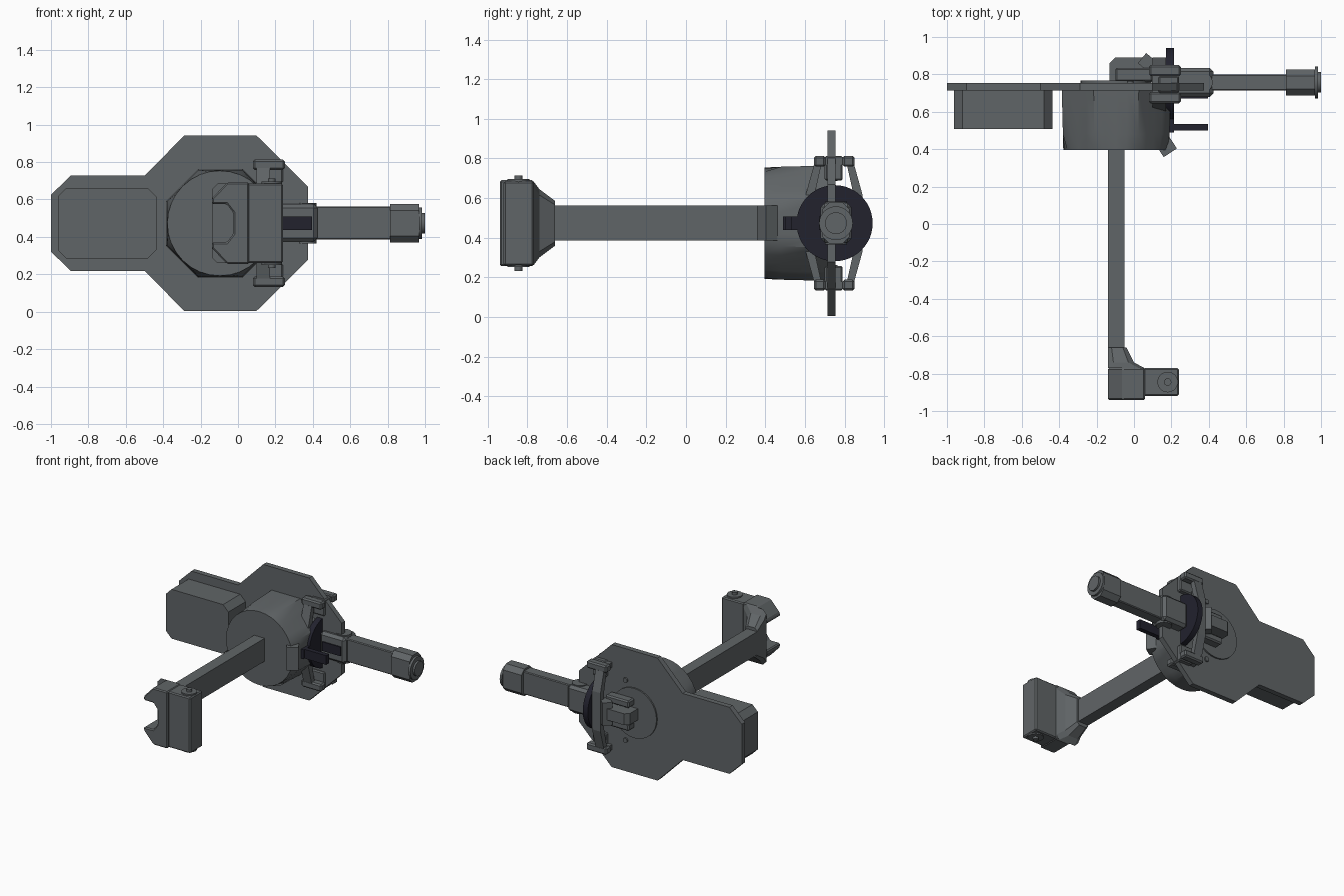
import bpy, bmesh, math
from mathutils import Vector, Matrix

cube = bpy.data.objects.get("Cube")
if cube:
    bpy.data.objects.remove(cube, do_unlink=True)


def material(name, rgb):
    m = bpy.data.materials.new(name)
    m.use_nodes = True
    m.diffuse_color = (*rgb, 1)
    m.node_tree.nodes["Principled BSDF"].inputs["Base Color"].default_value = (*rgb, 1)
    return m


GREY = material("slate grey", (0.118, 0.13, 0.136))
DARK = material("dark navy", (0.016, 0.016, 0.027))
AXES = {"x": lambda a, b, t: (t, a, b), "y": lambda a, b, t: (a, t, b), "z": lambda a, b, t: (a, b, t)}
MID = 0.473


def loft(name, rings, axis, mat=GREY, bevel=0, smooth=False):
    """Skin matching outlines, each given as (position along axis, 2D points)."""
    bm = bmesh.new()
    loops = [[bm.verts.new(AXES[axis](a, b, t)) for a, b in pts] for t, pts in rings]
    n = len(loops[0])
    for lo, hi in zip(loops, loops[1:]):
        for i in range(n):
            bm.faces.new((lo[i], lo[(i + 1) % n], hi[(i + 1) % n], hi[i]))
    bm.faces.new(loops[0])
    bm.faces.new(loops[-1])
    bmesh.ops.recalc_face_normals(bm, faces=bm.faces)
    mesh = bpy.data.meshes.new(name)
    bm.to_mesh(mesh)
    bm.free()
    mesh.materials.append(mat)
    ob = bpy.data.objects.new(name, mesh)
    bpy.context.collection.objects.link(ob)
    if bevel:
        mod = ob.modifiers.new("Bevel", "BEVEL")
        mod.width = bevel
        mod.segments = 1
    if smooth:
        bpy.ops.object.select_all(action="DESELECT")
        ob.select_set(True)
        bpy.context.view_layer.objects.active = ob
        bpy.ops.object.shade_smooth_by_angle(angle=math.radians(35))
    return ob


def prism(name, pts, axis, lo, hi, mat=GREY, bevel=0):
    return loft(name, [(lo, pts), (hi, pts)], axis, mat, bevel)


def rect(a0, a1, b0, b1, c=0):
    """Rectangle outline with optional cut corners."""
    if not c:
        return [(a0, b0), (a1, b0), (a1, b1), (a0, b1)]
    return [(a0 + c, b0), (a1 - c, b0), (a1, b0 + c), (a1, b1 - c),
            (a1 - c, b1), (a0 + c, b1), (a0, b1 - c), (a0, b0 + c)]


def box(name, x, y, z, mat=GREY, bevel=0):
    return prism(name, rect(*x, *y), "z", *z, mat, bevel)


def circle(a, b, r, n=32):
    return [(a + r * math.cos(math.tau * i / n), b + r * math.sin(math.tau * i / n)) for i in range(n)]


def disc(name, a, b, r, axis, lo, hi, mat=GREY, n=32):
    return loft(name, [(lo, circle(a, b, r, n)), (hi, circle(a, b, r, n))], axis, mat, 0, True)


def octagon(a, b, apothem, n=32):
    """Octagon sampled at the same angles as a circle of n points."""
    pts = []
    for i in range(n):
        t = math.tau * i / n
        off = (t + math.pi / 8) % (math.pi / 4) - math.pi / 8
        r = apothem / math.cos(off)
        pts.append((a + r * math.cos(t), b + r * math.sin(t)))
    return pts


def mirrored(pts):
    """Add the lower half of an outline, reflected about the middle height."""
    return pts + [(a, 2 * MID - b) for a, b in reversed(pts)]


# Back plate, side box and central drum
prism("back_plate", mirrored([(-1, 0.625), (-0.895, 0.727), (-0.5, 0.727), (-0.288, 0.941),
                              (0.1, 0.941), (0.375, 0.668)]), "y", 0.715, 0.755)
prism("side_box", rect(-0.963, -0.437, 0.285, 0.661, 0.045), "y", 0.508, 0.715)
loft("drum", [(0.395, circle(-0.097, MID, 0.281)), (0.48, octagon(-0.095, MID, 0.285)),
              (0.715, octagon(-0.095, MID, 0.291))], "y", smooth=True)

# Long front rod
box("front_rod", (-0.14, -0.052), (-0.72, 0.4), (0.386, 0.562))

# Notched end block with tapered neck
block = mirrored([(-0.025, 0.53), (-0.06, 0.575), (-0.14, 0.575), (-0.14, 0.605), (-0.06, 0.69), (0.06, 0.69)])
prism("end_block", block, "y", -0.94, -0.77, bevel=0.008)
loft("end_neck", [(-0.77, rect(-0.14, 0.055, 0.26, 0.685, 0.03)),
                  (-0.74, rect(-0.14, 0.0, 0.30, 0.645, 0.03)),
                  (-0.66, rect(-0.14, -0.04, 0.36, 0.585, 0.02))], "y")
box("end_side_box", (0.05, 0.24), (-0.92, -0.77), (0.26, 0.685), bevel=0.008)
for s, side in ((1, "top"), (-1, "bottom")):
    disc("end_screw_" + side, 0.18, -0.845, 0.055, "z", MID + s * 0.205, MID + s * 0.222)
    disc("end_pin_" + side, 0.18, -0.845, 0.02, "z", MID + s * 0.215, MID + s * 0.24, n=16)

# Bowed clamp frame around the side disc
bow = [(0.655, 0.80), (0.605, 0.62), (0.605, 0.326), (0.655, 0.146),
       (0.69, 0.146), (0.65, 0.326), (0.65, 0.62), (0.69, 0.80)]
prism("front_bow", bow, "x", 0.1, 0.17)
prism("back_bow", [(1.495 - y, z) for y, z in bow], "x", 0.1, 0.17)
for s, side in ((1, "top"), (-1, "bottom")):
    z = sorted((MID + s * 0.215, MID + s * 0.34))
    box("clamp_post_" + side, (0.13, 0.24), (0.70, 0.79), z, bevel=0.008)
    for y in (0.675, 0.82):
        box("clamp_cap_" + side, (0.08, 0.25), (y - 0.03, y + 0.03),
            sorted((MID + s * 0.285, MID + s * 0.34)), bevel=0.01)
    box("clamp_bridge_" + side, (0.095, 0.24), (0.66, 0.84), sorted((MID + s * 0.295, MID + s * 0.333)))

# Dark disc and lever
disc("side_disc", 0.75, MID, 0.192, "x", 0.17, 0.213, DARK, 48)
box("lever", (0.19, 0.395), (0.5, 0.535), (0.438, 0.508), DARK)
box("lever_root", (0.17, 0.213), (0.49, 0.58), (0.438, 0.508), DARK)

# Side arm with its joint and end cap
box("arm_joint", (0.21, 0.425), (0.68, 0.835), (0.375, 0.575), bevel=0.02)
disc("joint_pin", 0.365, 0.757, 0.055, "z", 0.365, 0.582)
box("joint_key", (0.24, 0.395), (0.672, 0.69), (0.438, 0.508), DARK)
box("side_arm", (0.4, 0.83), (0.713, 0.8), (0.386, 0.562), bevel=0.006)
prism("arm_cap", rect(0.688, 0.826, 0.37, 0.577, 0.035), "x", 0.812, 0.968)
disc("cap_flange", 0.757, MID, 0.085, "x", 0.968, 0.985)
disc("cap_tip", 0.757, MID, 0.055, "x", 0.98, 1.0)

# Angled tabs beside the drum and behind the plate
for name, x, y, turn in (("front_tab", 0.175, 0.41, 33), ("rear_tab", 0.075, 0.86, -40)):
    tab = box(name, (-0.042, 0.042), (-0.035, 0.035), (0.386, 0.562))
    tab.matrix_world = Matrix.Translation(Vector((x, y, 0))) @ Matrix.Rotation(math.radians(turn), 4, "Z")
box("front_tab_stem", (0.12, 0.185), (0.43, 0.64), (0.386, 0.562))

# Rear boss, bracket and screws
disc("rear_boss", -0.097, MID, 0.19, "y", 0.755, 0.766)
prism("rear_block", [(-0.13, 0.76), (0.1, 0.76), (0.1, 0.84), (0.05, 0.89), (-0.1, 0.89), (-0.13, 0.86)],
      "z", 0.43, 0.516)
for s in (1, -1):
    box("rear_prong", (-0.1, 0.1), (0.76, 0.835), sorted((MID + s * 0.06, MID + s * 0.115)), bevel=0.01)
    disc("rear_screw", -0.02, MID + s * 0.23, 0.018, "y", 0.755, 0.765, n=16)
